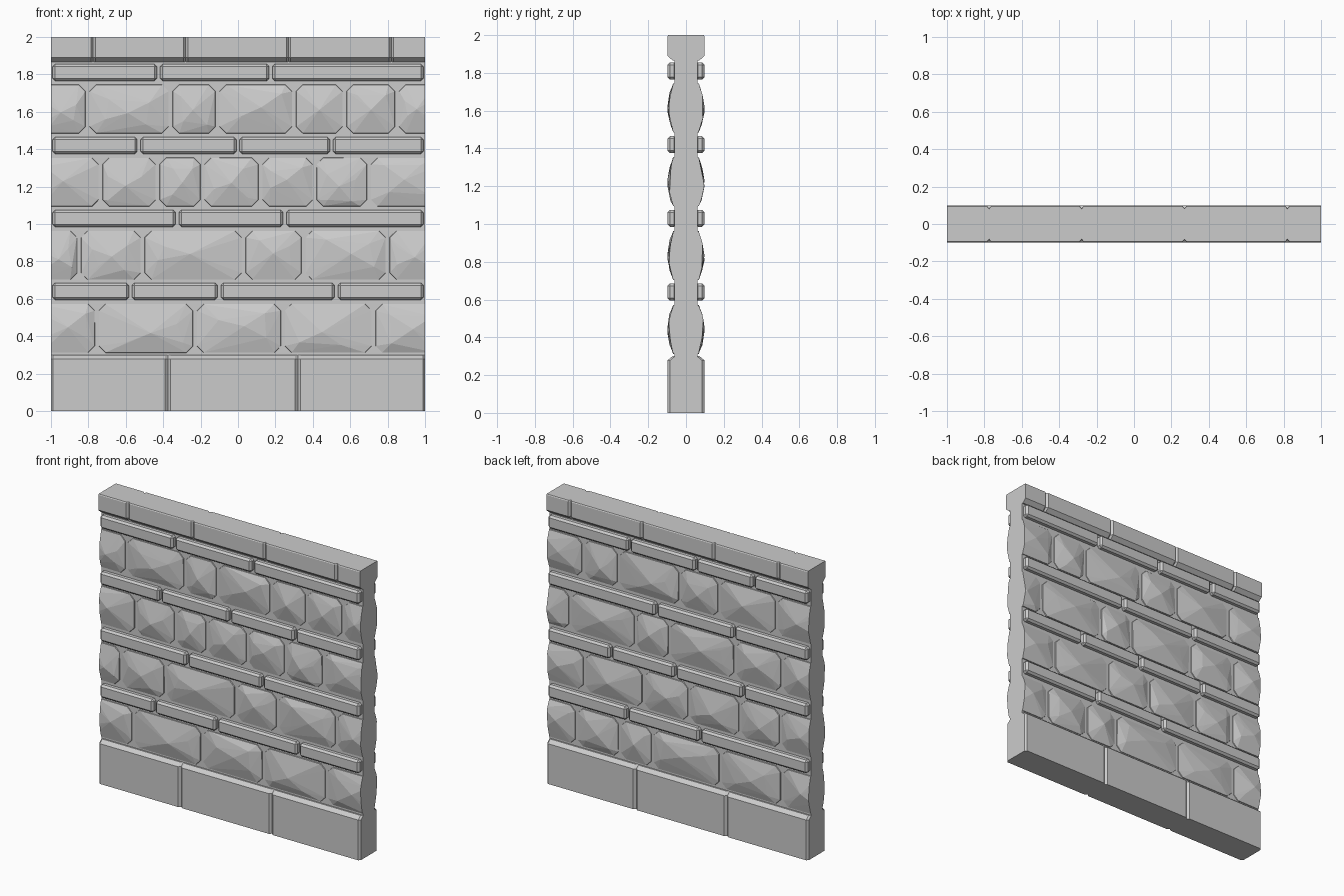
import bpy, bmesh, random
from mathutils import Vector

random.seed(4)
old = bpy.data.objects.get("Cube")
if old:
    bpy.data.objects.remove(old)

stone = bpy.data.materials.new("grey stone")
stone.use_nodes = True
GREY = (0.6, 0.6, 0.6, 1)
stone.diffuse_color = GREY
stone.node_tree.nodes["Principled BSDF"].inputs["Base Color"].default_value = GREY

CORE = 0.062    # half thickness of the mortar core
FACE = 0.098    # half thickness out to the stone faces


def finish(bm, name):
    bmesh.ops.recalc_face_normals(bm, faces=bm.faces[:])
    mesh = bpy.data.meshes.new(name)
    bm.to_mesh(mesh)
    bm.free()
    mesh.materials.append(stone)
    obj = bpy.data.objects.new(name, mesh)
    bpy.context.collection.objects.link(obj)


def add_box(bm, x0, x1, y0, y1, z0, z1, bevel=0):
    part = bmesh.new()
    bmesh.ops.create_cube(part, size=1)
    for v in part.verts:
        v.co = Vector(((x0 + x1) / 2 + v.co.x * (x1 - x0),
                       (y0 + y1) / 2 + v.co.y * (y1 - y0),
                       (z0 + z1) / 2 + v.co.z * (z1 - z0)))
    if bevel:
        bmesh.ops.bevel(part, geom=part.edges[:], offset=bevel, segments=1, affect='EDGES')
    merge(bm, part)


def merge(bm, part):
    mesh = bpy.data.meshes.new("part")
    part.to_mesh(mesh)
    part.free()
    bm.from_mesh(mesh)
    bpy.data.meshes.remove(mesh)


def spans(joints):
    ends = [-1] + sorted(joints) + [1]
    return list(zip(ends, ends[1:]))


# Dressed course: through blocks with V joints and a sloped top or bottom
def dressed_course(name, joints, rings, groove, end_groove):
    bm = bmesh.new()
    for x0, x1 in spans(joints):
        g0 = groove if x0 > -1 else end_groove
        g1 = groove if x1 < 1 else end_groove
        loops = []
        for z, h in rings:
            d = h - 0.014
            plan = [(x0, -d), (x0 + g0, -h), (x1 - g1, -h), (x1, -d),
                    (x1, d), (x1 - g1, h), (x0 + g0, h), (x0, d)]
            loops.append([bm.verts.new((x, y, z)) for x, y in plan])
        for a, b in zip(loops, loops[1:]):
            for i in range(8):
                j = (i + 1) % 8
                bm.faces.new((a[i], a[j], b[j], b[i]))
        bm.faces.new(loops[0])
        bm.faces.new(loops[-1])
    finish(bm, name)


# Thin course: flat bevelled bricks on one side
def thin_course(name, side, z, joints):
    bm = bmesh.new()
    for x0, x1 in spans(joints):
        add_box(bm, x0 + 0.009, x1 - 0.009, *sorted((side * 0.05, side * FACE)),
                z - 0.045, z + 0.045, 0.013)
    finish(bm, name)


# Rough stone: cut-corner outline, uneven rim and a ridge, joined as a hull
def rough_stone(bm, side, x0, x1, z0, z1):
    part = bmesh.new()
    left = x0 - 0.09 if x0 <= -1 else x0 + 0.008
    right = x1 + 0.09 if x1 >= 1 else x1 - 0.008

    def ring(inset, depth, jitter):
        a, b, c, d = left + inset, right - inset, z0 + inset, z1 - inset
        k = 0.035
        for x, z in ((a + k, c), (b - k, c), (b, c + k), (b, d - k),
                     (b - k, d), (a + k, d), (a, d - k), (a, c + k)):
            part.verts.new((x, side * (depth + random.uniform(-jitter, jitter)), z))

    ring(0, 0.05, 0)
    ring(0.004, 0.067, 0.002)
    width, height = right - left, z1 - z0
    cx = left + width * random.uniform(0.42, 0.58)
    cz = z0 + height * random.uniform(0.4, 0.55)
    part.verts.new((cx, side * FACE, cz))
    # Shoulder points break up the four main facets
    for sx, sz in ((-1, 1), (1, 1), (1, -1), (-1, -1)):
        part.verts.new((cx + sx * width * random.uniform(0.2, 0.34), 
                        side * random.uniform(0.077, 0.089),
                        cz + sz * height * random.uniform(0.12, 0.3)))
    hull = bmesh.ops.convex_hull(part, input=part.verts[:])
    loose = [v for v in part.verts if not v.link_faces]
    bmesh.ops.delete(part, geom=loose, context='VERTS')
    # End stones are sawn flush with the wall end
    for end in (-1, 1):
        if (end < 0 and x0 <= -1) or (end > 0 and x1 >= 1):
            cut = bmesh.ops.bisect_plane(part, geom=part.verts[:] + part.edges[:] + part.faces[:],
                                         plane_co=(end, 0, 0), plane_no=(end, 0, 0), clear_outer=True)
            edges = [e for e in cut["geom_cut"] if isinstance(e, bmesh.types.BMEdge)]
            bmesh.ops.edgenet_fill(part, edges=edges)
    merge(bm, part)


def rough_course(name, side, z, joints):
    bm = bmesh.new()
    for x0, x1 in spans(joints):
        rough_stone(bm, side, x0, x1, z - 0.133, z + 0.133)
    finish(bm, name)


# Mortar core
core = bmesh.new()
add_box(core, -1, 1, -CORE, CORE, 0.02, 1.98)
finish(core, "mortar_core")

# Base and coping
dressed_course("base_course", [-0.375, 0.32],
               [(0, FACE), (0.278, FACE), (0.3, 0.072)], 0.015, 0.012)
dressed_course("coping", [-0.775, -0.28, 0.27, 0.82],
               [(1.865, 0.07), (1.89, FACE), (1.994, FACE), (2, 0.094)], 0.012, 0)

# Joint positions, from the lowest course upwards
FRONT_ROUGH = [[-0.755, -0.23, 0.24, 0.725], [-0.85, -0.51, 0.03, 0.35, 0.8],
               [-0.735, -0.43, -0.19, 0.12, 0.41, 0.7],
               [-0.805, -0.36, -0.11, 0.3, 0.57, 0.85]]
FRONT_THIN = [[-0.575, -0.1, 0.525], [-0.325, 0.25], [-0.53, 0, 0.5], [-0.425, 0.175]]
BACK_ROUGH = [[-0.78, -0.31, 0.21, 0.46, 0.79], [-0.77, -0.46, -0.07, 0.28, 0.73],
              [-0.78, -0.42, 0.08, 0.34, 0.84], [-0.74, -0.3, 0, 0.47, 0.74]]
BACK_THIN = [[-0.17, 0.385], [-0.5, 0.02, 0.51], [-0.43, 0.165], [-0.58, -0.14, 0.37]]

for label, side, rough, thin in (("front", -1, FRONT_ROUGH, FRONT_THIN),
                                 ("back", 1, BACK_ROUGH, BACK_THIN)):
    for i in range(4):
        rough_course(f"{label}_rough_course_{i + 1}", side, 0.442 + i * 0.391, rough[i])
        thin_course(f"{label}_thin_course_{i + 1}", side, 0.64 + i * 0.39, thin[i])
